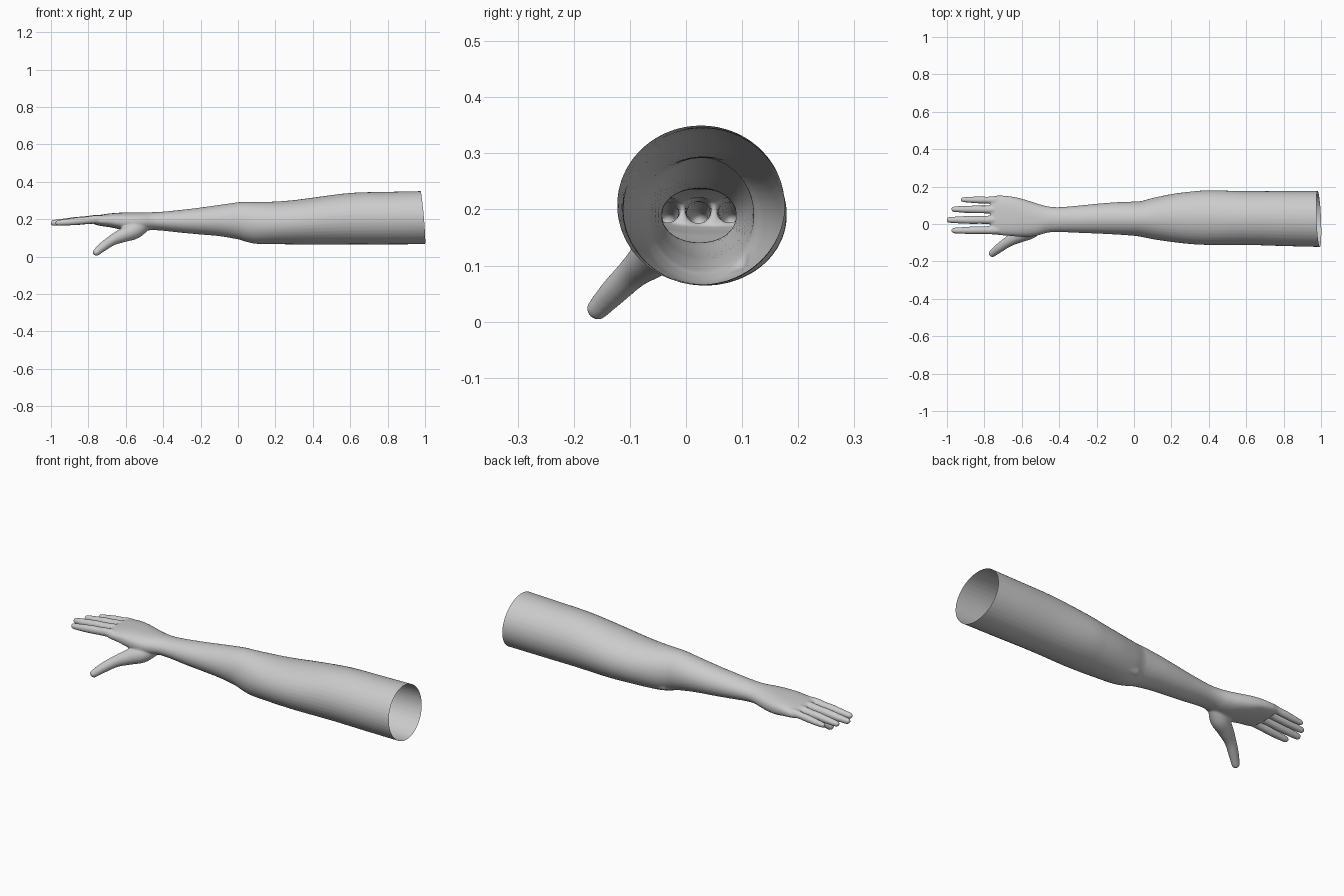
import bpy, bmesh, math
from mathutils import Vector

if "Cube" in bpy.data.objects:
    bpy.data.objects.remove(bpy.data.objects["Cube"])

SIDES = 40


def smooth_rows(rows, steps=5):
    """Catmull-Rom interpolation through rows of numbers."""
    out = []
    n = len(rows)
    for i in range(n - 1):
        a, b, c, d = (rows[max(i - 1, 0)], rows[i], rows[i + 1], rows[min(i + 2, n - 1)])
        for s in range(steps):
            t = s / steps
            out.append([0.5 * (2 * q + (r - p) * t + (2 * p - 5 * q + 4 * r - u) * t * t
                               + (3 * q - p - 3 * r + u) * t ** 3)
                        for p, q, r, u in zip(a, b, c, d)])
    out.append(list(rows[-1]))
    return out


def loft(bm, rings):
    """Skin a closed solid over a list of point rings."""
    loops = [[bm.verts.new(p) for p in ring] for ring in rings]
    for a, b in zip(loops, loops[1:]):
        for i in range(len(a)):
            j = (i + 1) % len(a)
            bm.faces.new((a[i], a[j], b[j], b[i]))
    bm.faces.new(loops[0][::-1])
    bm.faces.new(loops[-1])


def tube(bm, rows):
    """Round digit along rows of (x, y, z, radius) with a domed tip."""
    rows = smooth_rows(rows)
    end, before = Vector(rows[-1][:3]), Vector(rows[-2][:3])
    tip_dir, r = (end - before).normalized(), rows[-1][3]
    for k in range(1, 6):
        a = k * math.radians(16.5)
        rows.append([*(end + tip_dir * r * math.sin(a)), r * math.cos(a)])
    rings = []
    for i, row in enumerate(rows):
        d = Vector(rows[min(i + 1, len(rows) - 1)][:3]) - Vector(rows[max(i - 1, 0)][:3])
        d.normalize()
        u = d.cross(Vector((0, 0, 1))).normalized()
        v = u.cross(d)
        rings.append([Vector(row[:3]) + row[3] * (u * math.cos(t) + v * math.sin(t))
                      for t in (2 * math.pi * k / 20 for k in range(20))])
    loft(bm, rings)


bm = bmesh.new()

# Upper arm, forearm, wrist and palm: x, y low, y high, z low, z high
sections = [
    (1.04, -.124, .176, .066, .351), (.8, -.118, .176, .065, .346),
    (.6, -.112, .176, .065, .340), (.4, -.112, .180, .064, .315),
    (.3, -.107, .173, .065, .302), (.2, -.096, .160, .066, .294),
    (.1, -.081, .139, .068, .292), (.04, -.069, .123, .080, .292),
    (0, -.063, .120, .092, .290), (-.1, -.056, .116, .109, .276),
    (-.2, -.051, .108, .118, .262), (-.3, -.047, .098, .127, .250),
    (-.4, -.043, .090, .138, .240), (-.46, -.046, .094, .141, .237),
    (-.51, -.060, .107, .137, .236), (-.56, -.068, .123, .136, .236),
    (-.62, -.067, .140, .143, .235), (-.68, -.062, .150, .156, .231),
    (-.73, -.058, .152, .163, .224), (-.765, -.050, .146, .170, .214),
]
rings = []
for x, y0, y1, z0, z1 in smooth_rows(sections):
    boxy = min(max((-x - .45) / .2, 0), 1)
    e = 1 - .25 * boxy                      # squarer section across the palm
    ring = []
    for k in range(SIDES):
        t = 2 * math.pi * k / SIDES
        c, s = math.cos(t), math.sin(t)
        ring.append(((x,
                      (y0 + y1) / 2 + (y1 - y0) / 2 * math.copysign(abs(c) ** e, c),
                      (z0 + z1) / 2 + (z1 - z0) / 2 * math.copysign(abs(s) ** e, s))))
    rings.append(ring)
loft(bm, rings)

# Elbow point on the outer underside
tube(bm, [(.22, .085, .135, .02), (.14, .086, .120, .03), (.07, .083, .117, .028)])

# Four fingers: base y, tip y, tip x, radius
for yb, yt, tip, r in [(.126, .130, -.928, .0185), (.076, .079, -.977, .0205),
                       (.022, .022, -1.003, .0215), (-.032, -.035, -.977, .0205)]:
    base = -.68
    end = tip + r * .75
    path = []
    for f, z, k in [(0, .196, 1.0), (.25, .199, 1.1), (.45, .194, 1.0),
                    (.62, .190, 1.02), (.82, .184, .9), (1, .180, .75)]:
        path.append((base + (end - base) * f, yb + (yt - yb) * f, z, r * k))
    tube(bm, path)

# Thumb with its fleshy base
tube(bm, [(-.49, .005, .172, .030), (-.55, -.032, .140, .045), (-.61, -.060, .116, .039),
          (-.67, -.093, .088, .029), (-.72, -.128, .054, .025), (-.757, -.157, .023, .020)])

bmesh.ops.recalc_face_normals(bm, faces=bm.faces)
mesh = bpy.data.meshes.new("arm")
bm.to_mesh(mesh)
bm.free()
arm = bpy.data.objects.new("arm", mesh)
bpy.context.collection.objects.link(arm)

# Fuse all parts into one skin
fuse = arm.modifiers.new("fuse", 'REMESH')
fuse.mode = 'VOXEL'
fuse.voxel_size = .005
relax = arm.modifiers.new("relax", 'SMOOTH')
relax.factor = .5
relax.iterations = 8
graph = bpy.context.evaluated_depsgraph_get()
skin = bpy.data.meshes.new_from_object(arm.evaluated_get(graph))
arm.modifiers.clear()

# Cut the shoulder end open on a slight slant
bm = bmesh.new()
bm.from_mesh(skin)
bmesh.ops.bisect_plane(bm, geom=bm.verts[:] + bm.edges[:] + bm.faces[:],
                       plane_co=(.988, .025, .207), plane_no=(1, .04, .085),
                       clear_outer=True)
for f in bm.faces:
    f.smooth = True
    f.material_index = 0
bm.to_mesh(skin)
bm.free()
arm.data = skin

grey = bpy.data.materials.new("light grey")
grey.diffuse_color = (.6, .6, .6, 1)
grey.use_nodes = True
grey.node_tree.nodes["Principled BSDF"].inputs["Base Color"].default_value = grey.diffuse_color
skin.materials.clear()
skin.materials.append(grey)
